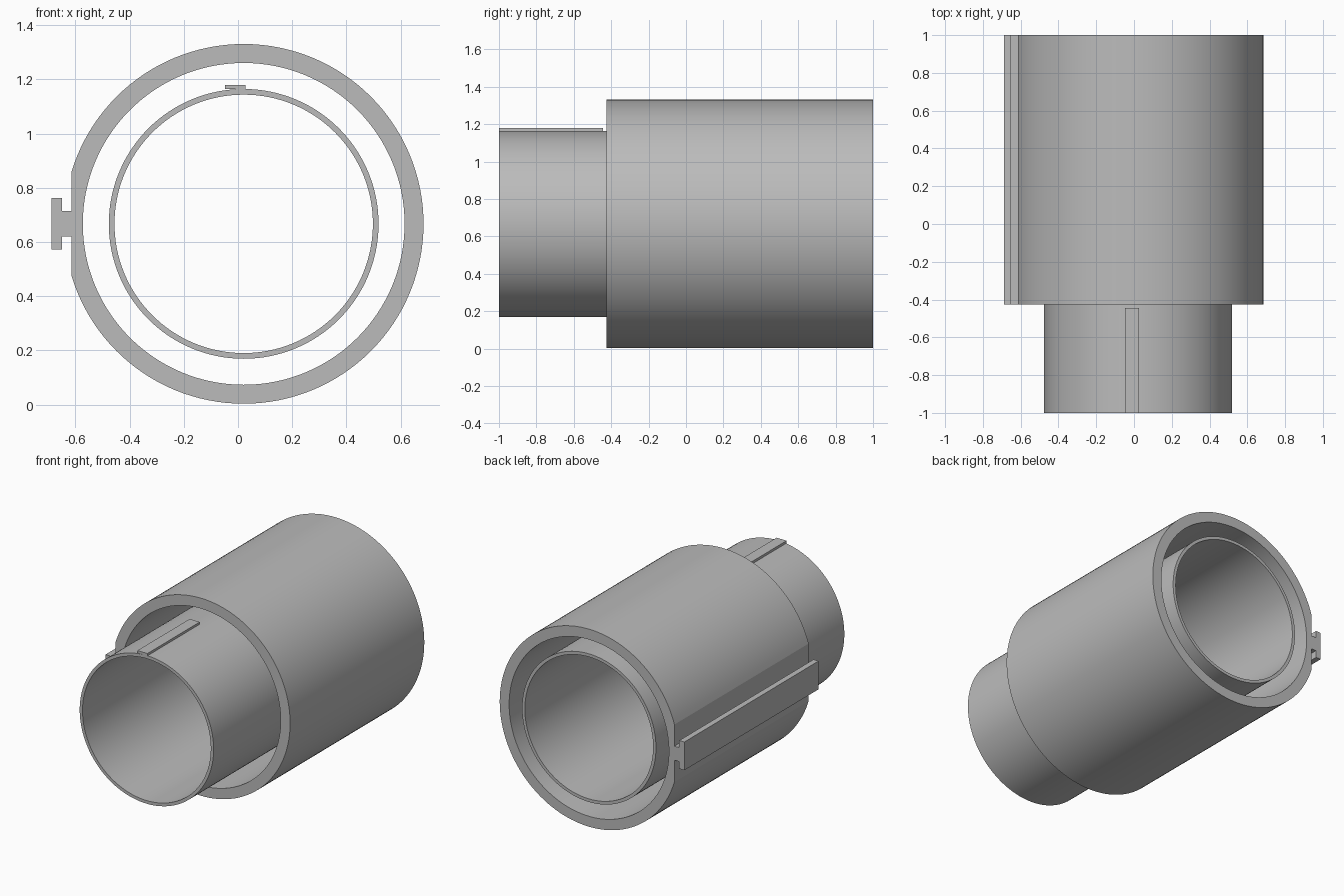
import bpy, bmesh, math

cube = bpy.data.objects.get("Cube")
if cube:
    bpy.data.objects.remove(cube, do_unlink=True)

CX, CZ = 0.021, 0.667      # shared axis of both tubes
SEGMENTS = 128
FLAT_STEPS = 6             # half width of the flat, in segments
FRONT, SHOULDER, BACK = -1.0, -0.425, 1.0

grey = bpy.data.materials.new("plain grey")
grey.use_nodes = True
colour = (0.5, 0.5, 0.5, 1)
grey.diffuse_color = colour
grey.node_tree.nodes["Principled BSDF"].inputs["Base Color"].default_value = colour


def finish(bm, name):
    bmesh.ops.recalc_face_normals(bm, faces=bm.faces)
    mesh = bpy.data.meshes.new(name)
    bm.to_mesh(mesh)
    bm.free()
    mesh.materials.append(grey)
    obj = bpy.data.objects.new(name, mesh)
    bpy.context.collection.objects.link(obj)
    return obj


def tube(name, outer, inner, y0, y1, flat=None):
    """Open pipe along y; flat is the distance of a planar cut on the -x side."""
    bm = bmesh.new()
    rings = []
    for radius, y, cut in ((outer, y0, flat), (outer, y1, flat),
                           (inner, y1, None), (inner, y0, None)):
        ring = []
        for i in range(SEGMENTS):
            a = math.tau * i / SEGMENTS
            r = radius
            if cut and math.cos(a) * radius < -cut:
                r = -cut / math.cos(a)
            ring.append(bm.verts.new((CX + r * math.cos(a), y, CZ + r * math.sin(a))))
        rings.append(ring)
    for k in range(4):
        p, q = rings[k], rings[(k + 1) % 4]
        for i in range(SEGMENTS):
            j = (i + 1) % SEGMENTS
            bm.faces.new((p[i], p[j], q[j], q[i]))
    obj = finish(bm, name)
    bpy.ops.object.select_all(action='DESELECT')
    obj.select_set(True)
    bpy.context.view_layer.objects.active = obj
    bpy.ops.object.shade_smooth_by_angle(angle=math.radians(8))
    return obj


def extrusion(name, profile, y0, y1):
    """Closed (x, z) outline extended along y."""
    bm = bmesh.new()
    face = bm.faces.new([bm.verts.new((x, y0, z)) for x, z in profile])
    geom = bmesh.ops.extrude_face_region(bm, geom=[face])["geom"]
    moved = [v for v in geom if isinstance(v, bmesh.types.BMVert)]
    bmesh.ops.translate(bm, verts=moved, vec=(0, y1 - y0, 0))
    return finish(bm, name)


# Thick outer sleeve with a flat on its right side
R = 0.664
flat = R * math.cos(math.tau * FLAT_STEPS / SEGMENTS)
tube("outer_sleeve", R, 0.594, SHOULDER, BACK, flat)

# Thin inner tube running the full length
tube("inner_tube", 0.498, 0.477, FRONT, BACK)

# T-shaped rail on the flat
x0, x1, x2 = CX - flat, -0.65, -0.688
half = [(x0, 0.047), (x1, 0.047), (x1, 0.095), (x2, 0.095)]
outline = [(x, CZ + h) for x, h in half] + [(x, CZ - h) for x, h in reversed(half)]
extrusion("side_rail", outline, SHOULDER, BACK)

# Thin key strip on top of the inner tube
extrusion("top_key", [(-0.048, 1.164), (0.027, 1.164), (0.027, 1.18), (-0.048, 1.18)],
          FRONT, -0.445)
